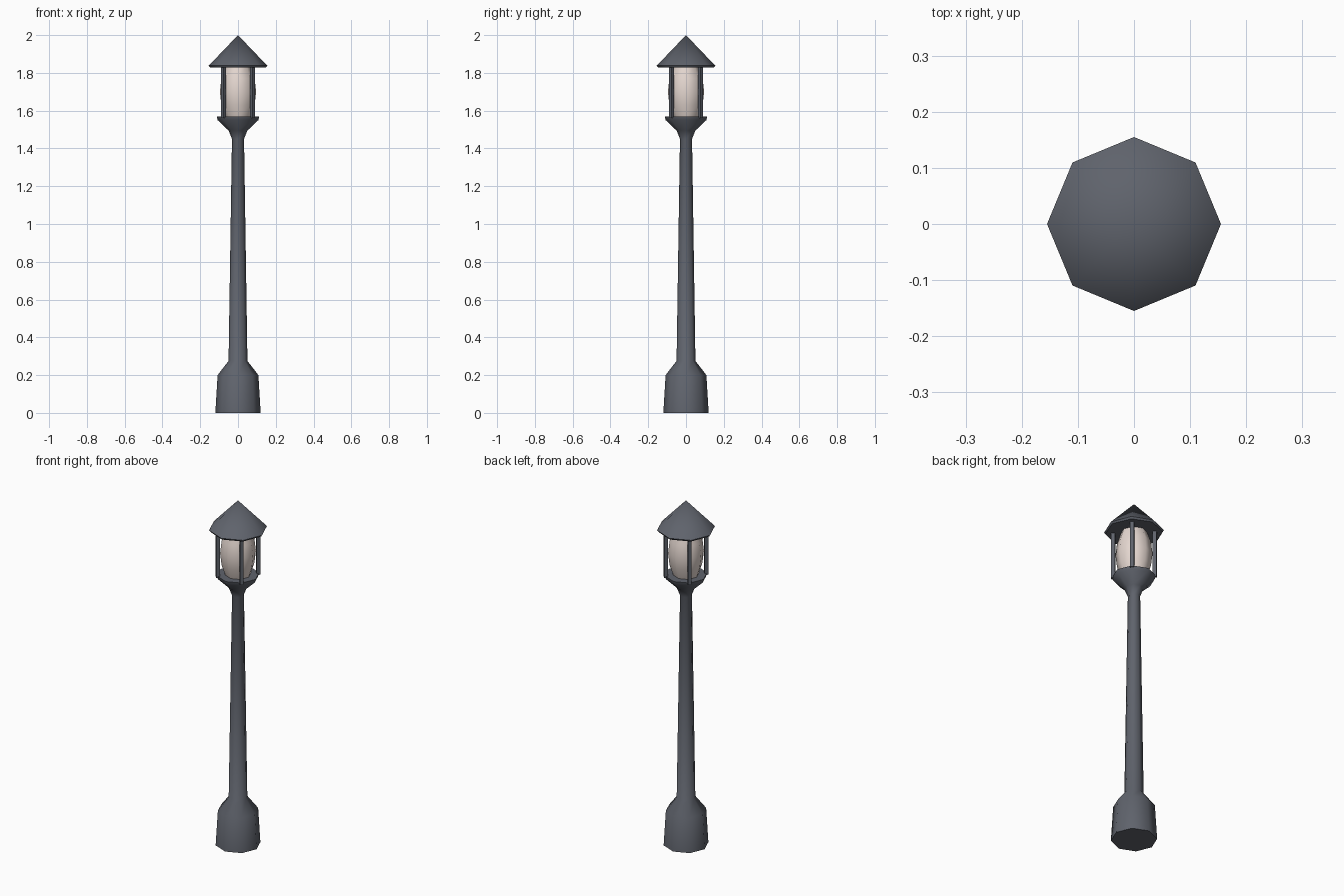
import bpy, bmesh
from math import sin, cos, pi, radians

cube = bpy.data.objects.get("Cube")
if cube:
    bpy.data.objects.remove(cube, do_unlink=True)


def material(name, rgb):
    m = bpy.data.materials.new(name)
    m.use_nodes = True
    m.diffuse_color = (*rgb, 1)
    m.node_tree.nodes["Principled BSDF"].inputs["Base Color"].default_value = (*rgb, 1)
    return m


IRON = material("dark iron", (0.115, 0.125, 0.15))
GLASS = material("warm glass", (0.78, 0.68, 0.63))


def lathe(name, profile, mat, sides=8, smooth=40):
    """Turn a (radius, height) profile into an n-sided solid; radius 0 makes a tip."""
    bm = bmesh.new()
    rings = []
    for r, z in profile:
        count = sides if r else 1
        rings.append([bm.verts.new((r * cos(2 * pi * i / sides), r * sin(2 * pi * i / sides), z))
                      for i in range(count)])
    for low, high in zip(rings, rings[1:]):
        for i in range(sides):
            j = (i + 1) % sides
            if len(high) == 1:
                bm.faces.new((low[i], low[j], high[0]))
            else:
                bm.faces.new((low[i], low[j], high[j], high[i]))
    bm.faces.new(rings[0][::-1])
    if len(rings[-1]) > 1:
        bm.faces.new(rings[-1])
    return finish(name, bm, mat, smooth)


def finish(name, bm, mat, smooth=None):
    mesh = bpy.data.meshes.new(name)
    bm.to_mesh(mesh)
    bm.free()
    mesh.materials.append(mat)
    obj = bpy.data.objects.new(name, mesh)
    bpy.context.collection.objects.link(obj)
    if smooth:
        bpy.ops.object.select_all(action='DESELECT')
        obj.select_set(True)
        bpy.context.view_layer.objects.active = obj
        bpy.ops.object.shade_smooth_by_angle(angle=radians(smooth))
    return obj


# Flared base, tapered pole and lantern cup
lathe("pole", [(0.12, 0), (0.108, 0.2), (0.05, 0.275), (0.032, 1.45),
               (0.05, 1.495), (0.108, 1.55), (0.113, 1.57)], IRON, smooth=50)

# Barrel-shaped lamp glass
lathe("lamp_glass", [(0.066, 1.565), (0.088, 1.63), (0.096, 1.70),
                     (0.088, 1.77), (0.066, 1.835)], GLASS, smooth=50)

# Pointed roof with a thin bevelled eave
lathe("roof", [(0.148, 1.828), (0.155, 1.838), (0, 2)], IRON, smooth=50)

# Four corner bars on the diagonals
for k, label in enumerate(("back_left", "back_right", "front_right", "front_left")):
    a = pi / 4 + k * pi / 2
    bm = bmesh.new()
    bmesh.ops.create_cube(bm, size=1)
    bmesh.ops.scale(bm, vec=(0.02, 0.02, 0.27), verts=bm.verts)
    bar = finish("lantern_bar_" + label, bm, IRON)
    bar.location = (0.108 * cos(a), 0.108 * sin(a), 1.697)
    bar.rotation_euler.z = a
